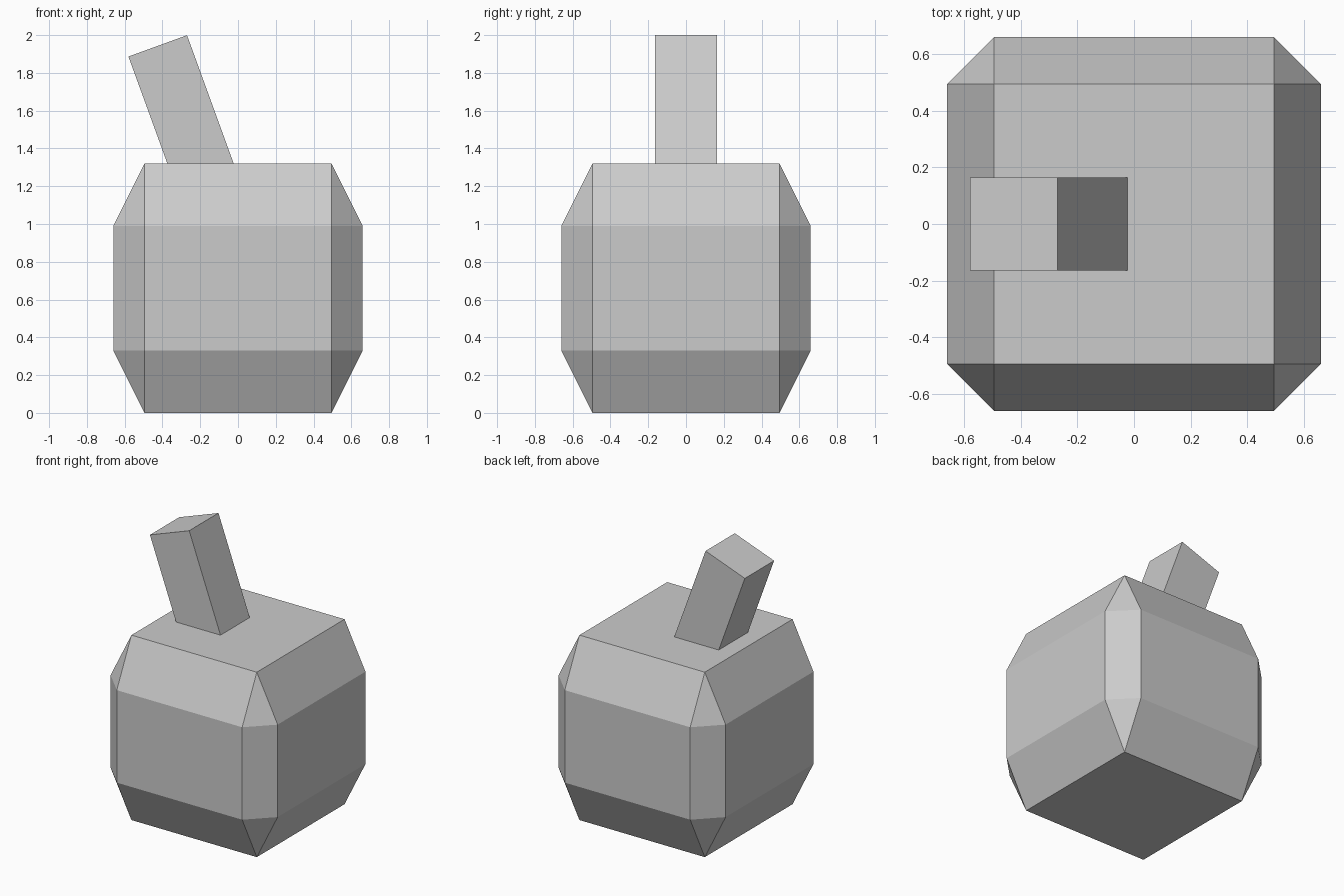
import bpy, bmesh
from math import radians, sin, cos
from mathutils import Matrix

if "Cube" in bpy.data.objects:
    bpy.data.objects.remove(bpy.data.objects["Cube"])

IN, OUT = 0.495, 0.66      # flat half-width and full half-width of the body
STEM_W, STEM_L, TILT = 0.33, 0.83, radians(20)


def make_object(name, bm):
    bmesh.ops.recalc_face_normals(bm, faces=bm.faces)
    mesh = bpy.data.meshes.new(name)
    bm.to_mesh(mesh)
    bm.free()
    obj = bpy.data.objects.new(name, mesh)
    bpy.context.collection.objects.link(obj)
    return obj


# Body: square top and bottom, chamfered octagonal middle band
bm = bmesh.new()
for sx in (-1, 1):
    for sy in (-1, 1):
        for z in (0.0, 1.32):
            bm.verts.new((sx * IN, sy * IN, z))
        for z in (0.33, 0.99):
            bm.verts.new((sx * OUT, sy * IN, z))
            bm.verts.new((sx * IN, sy * OUT, z))
bmesh.ops.convex_hull(bm, input=bm.verts)
bmesh.ops.dissolve_limit(bm, angle_limit=radians(1), verts=bm.verts, edges=bm.edges)
make_object("body", bm)

# Stem: square post leaning left, sunk into the top of the body
bm = bmesh.new()
top_x, top_z = -0.425, 1.943
centre = (top_x + sin(TILT) * STEM_L / 2, 0, top_z - cos(TILT) * STEM_L / 2)
bmesh.ops.create_cube(bm, size=1, matrix=Matrix.Translation(centre)
                      @ Matrix.Rotation(-TILT, 4, 'Y')
                      @ Matrix.Diagonal((STEM_W, STEM_W, STEM_L, 1)))
make_object("stem", bm)
